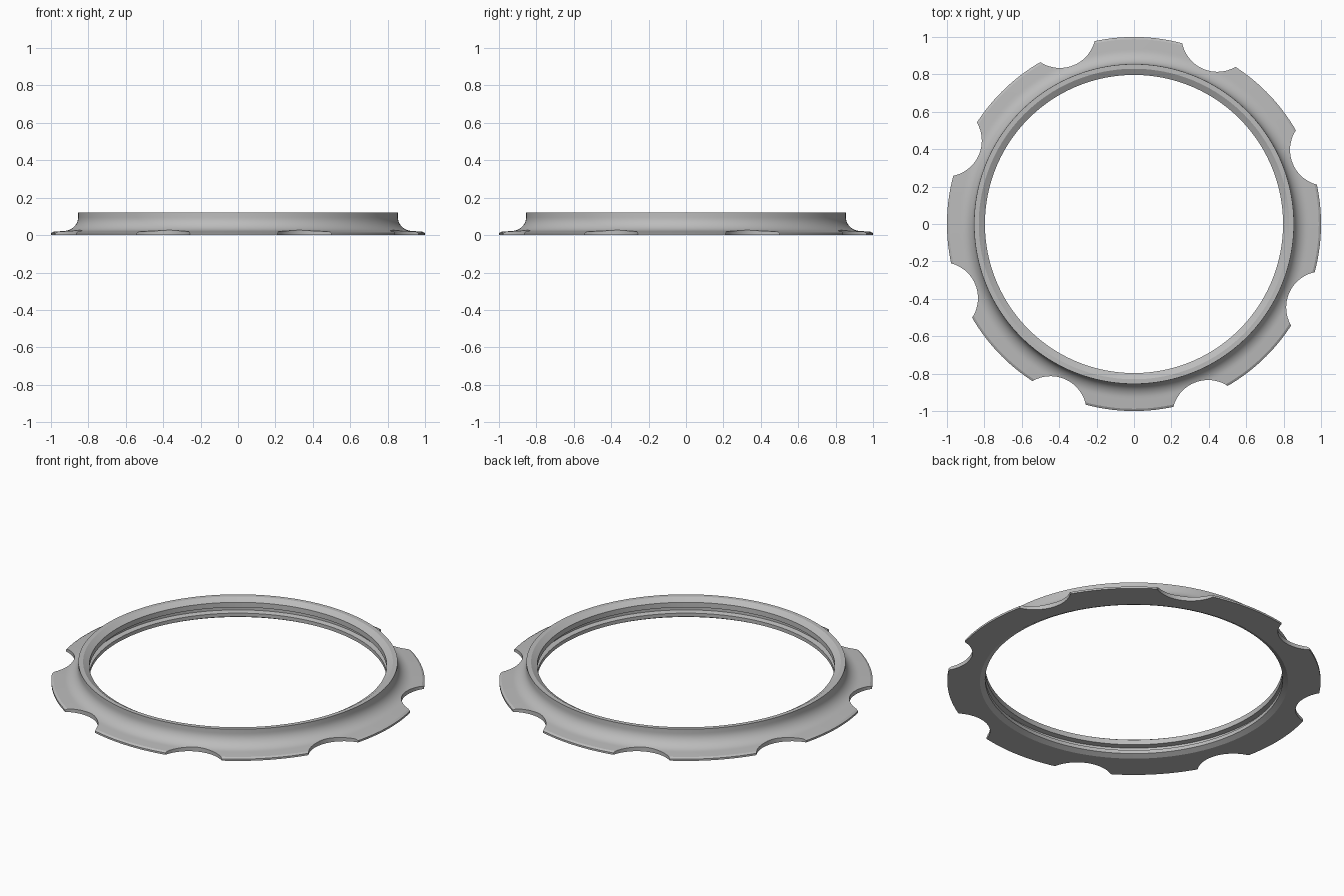
import bpy, bmesh, math
from mathutils import Matrix

cube = bpy.data.objects.get("Cube")
if cube:
    bpy.data.objects.remove(cube, do_unlink=True)

SEGMENTS = 160
NOTCHES = 8

metal = bpy.data.materials.new("light grey")
metal.use_nodes = True
GREY = (0.5, 0.5, 0.5, 1)
metal.diffuse_color = GREY
metal.node_tree.nodes["Principled BSDF"].inputs["Base Color"].default_value = GREY


def make_object(name, bm):
    bmesh.ops.recalc_face_normals(bm, faces=bm.faces)
    mesh = bpy.data.meshes.new(name)
    bm.to_mesh(mesh)
    bm.free()
    mesh.materials.append(metal)
    obj = bpy.data.objects.new(name, mesh)
    bpy.context.collection.objects.link(obj)
    return obj


def lathe(name, profile):
    """Revolve a closed (radius, height) outline around z."""
    bm = bmesh.new()
    rings = []
    for i in range(SEGMENTS):
        a = math.tau * i / SEGMENTS
        rings.append([bm.verts.new((r * math.cos(a), r * math.sin(a), z)) for r, z in profile])
    n = len(profile)
    for i, ring in enumerate(rings):
        nxt = rings[(i + 1) % SEGMENTS]
        for j in range(n):
            k = (j + 1) % n
            bm.faces.new((ring[j], nxt[j], nxt[k], ring[k]))
    return make_object(name, bm)


# Outline: flange edge, concave fillet up to the collar, grooved bore
flange = [(0.825, 0), (1.0, 0), (1.0, 0.011), (0.988, 0.018)]
fillet = []
for i in range(11):
    a = math.radians(270 - 9 * i)
    fillet.append((0.935 + 0.08 * math.cos(a), 0.095 + 0.073 * math.sin(a)))
collar = [(0.855, 0.12), (0.83, 0.12), (0.797, 0.1)]
bore = [(0.797, 0.07), (0.825, 0.065), (0.825, 0.042), (0.797, 0.036), (0.797, 0.015)]
ring = lathe("lock_ring", flange + fillet + collar + bore)

# Scalloped grip notches around the flange
bm = bmesh.new()
for i in range(NOTCHES):
    a = math.radians(21.1) + math.tau * i / NOTCHES
    spot = Matrix.Translation((1.1 * math.cos(a), 1.1 * math.sin(a), 0.05))
    bmesh.ops.create_cone(bm, cap_ends=True, segments=64, radius1=0.192,
                          radius2=0.192, depth=0.4, matrix=spot)
cutter = make_object("notch_cutter", bm)
cutter.hide_render = True

cut = ring.modifiers.new("notches", "BOOLEAN")
cut.operation = "DIFFERENCE"
cut.solver = "EXACT"
cut.object = cutter

for obj in bpy.context.selected_objects:
    obj.select_set(False)
bpy.context.view_layer.objects.active = ring
ring.select_set(True)
bpy.ops.object.modifier_apply(modifier=cut.name)
bpy.data.objects.remove(cutter, do_unlink=True)
bpy.ops.object.shade_smooth_by_angle(angle=math.radians(25))
